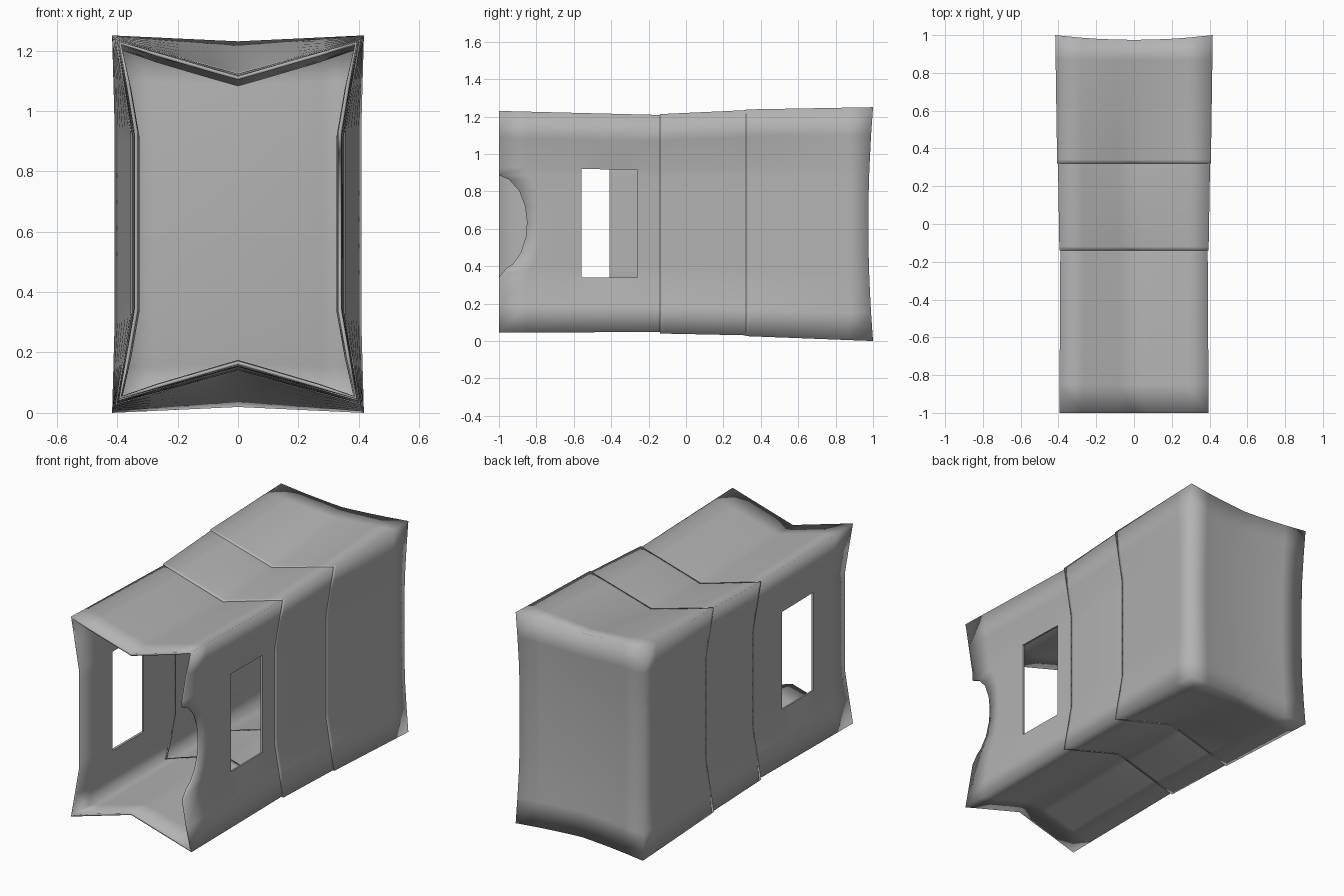
import bpy, bmesh, math

if "Cube" in bpy.data.objects:
    bpy.data.objects.remove(bpy.data.objects["Cube"])

LEVELS = [0, .12, .25, .29, .31, .36, .43, .5, .57, .64, .69, .71, .745, .88, 1]
ACROSS = [-1, -.68, -.45, -.2, 0, .2, .45, .68, 1]
WINDOW = (.25, .745)

grey = bpy.data.materials.new("dark_grey")
grey.diffuse_color = (.45, .45, .45, 1)
grey.use_nodes = True
grey.node_tree.nodes["Principled BSDF"].inputs["Base Color"].default_value = grey.diffuse_color


def lerp(a, b, f):
    return a + (b - a) * f


def section_point(sec, y, s, t, wall):
    """Point on a pinched box section: s runs across, t runs up."""
    v = (y - sec["y"][0]) / (sec["y"][-1] - sec["y"][0])
    hw, top, bot = (lerp(a, b, v) for a, b in zip(sec["start"], sec["end"]))
    pinch = sec["pinch"](v)
    dip = .115 * pinch * (1 - abs(s))
    z = lerp(bot + dip, top - dip, t)
    x = s * (hw - .052 * pinch * min(1, t / .25, (1 - t) / .25))
    if y == 1:  # dished back
        y -= .025 * (1 - s * s) + .025 * (1 - (2 * t - 1) ** 2)
    # rounded bite in the front edge of the right wall
    if wall == "right" and y < -.7:
        q = (z - .63) / .25
        edge = -1 + .15 * math.sqrt(max(0, 1 - q * q))
        y = lerp(edge, -.7, (y + 1) / .3)
    return x, y, z


def grid(bm, rows, flip, keep=lambda i, j: True):
    verts = [[bm.verts.new(p) for p in row] for row in rows]
    for i in range(len(rows) - 1):
        for j in range(len(rows[0]) - 1):
            if keep(i, j):
                quad = [verts[i][j], verts[i + 1][j],
                        verts[i + 1][j + 1], verts[i][j + 1]]
                bm.faces.new(quad[::-1] if flip else quad)


def build_section(sec):
    bm = bmesh.new()
    ys = sec["y"]
    # floor and roof
    for t in (0, 1):
        grid(bm, [[section_point(sec, y, s, t, "flat") for s in ACROSS] for y in ys], t == 1)
    # side walls with window openings
    for wall, s in (("left", -1), ("right", 1)):
        span = sec.get(wall)

        def keep(i, j):
            y, t = (ys[i] + ys[i + 1]) / 2, (LEVELS[j] + LEVELS[j + 1]) / 2
            return not (span and span[0] < y < span[1] and WINDOW[0] < t < WINDOW[1])
        grid(bm, [[section_point(sec, y, s, t, wall) for t in LEVELS] for y in ys],
             s == -1, keep)
    # back wall
    if ys[-1] == 1:
        grid(bm, [[section_point(sec, 1, s, t, "back") for t in LEVELS] for s in ACROSS], True)
    bmesh.ops.remove_doubles(bm, verts=bm.verts, dist=.0005)
    # consistent outward facing
    for f in bm.faces:
        f.normal_update()
    right = sum(f.normal.x for f in bm.faces if f.calc_center_median().x > .3)
    if right < 0:
        bmesh.ops.reverse_faces(bm, faces=bm.faces)
    mesh = bpy.data.meshes.new(sec["name"])
    bm.to_mesh(mesh)
    bm.free()
    mesh.materials.append(grey)
    ob = bpy.data.objects.new(sec["name"], mesh)
    bpy.context.collection.objects.link(ob)
    bpy.context.view_layer.objects.active = ob
    # thin wall with softly shaded rims
    mod = ob.modifiers.new("wall", 'SOLIDIFY')
    mod.thickness = .012
    mod.offset = -1
    bpy.ops.object.modifier_apply(modifier=mod.name)
    bm = bmesh.new()
    bm.from_mesh(ob.data)
    for f in bm.faces:
        f.smooth = True
    # crisp window edges
    for e in bm.edges:
        y, z = [(e.verts[0].co[k] + e.verts[1].co[k]) / 2 for k in (1, 2)]
        if -.75 < y < -.2 and .3 < z < .96 and e.calc_face_angle(0) > .9:
            e.smooth = False
    bm.to_mesh(ob.data)
    bm.free()


def steady_pinch(v):
    return .92 + .08 * abs(2 * v - 1) ** 3


# three overlapping sleeves; start/end hold half width, top and bottom
front = dict(name="front_shell",
             y=[-1, -.85, -.7, -.63, -.56, -.48, -.41, -.34, -.26, -.19, -.15, -.12],
             start=(.395, 1.23, .045), end=(.39, 1.208, .048), pinch=steady_pinch,
             left=(-.70, -.41), right=(-.56, -.26))
middle = dict(name="middle_shell", y=[-.14, -.12, -.04, .1, .24, .32, .34],
              start=(.395, 1.213, .04), end=(.403, 1.235, .03), pinch=steady_pinch)
rear = dict(name="rear_shell", y=[.32, .34, .42, .54, .66, .77, .87, 1],
            start=(.407, 1.238, .026), end=(.417, 1.25, 0),
            pinch=lambda v: .17 + .83 * (1 - v) ** 1.1)
for sec in (front, middle, rear):
    build_section(sec)
